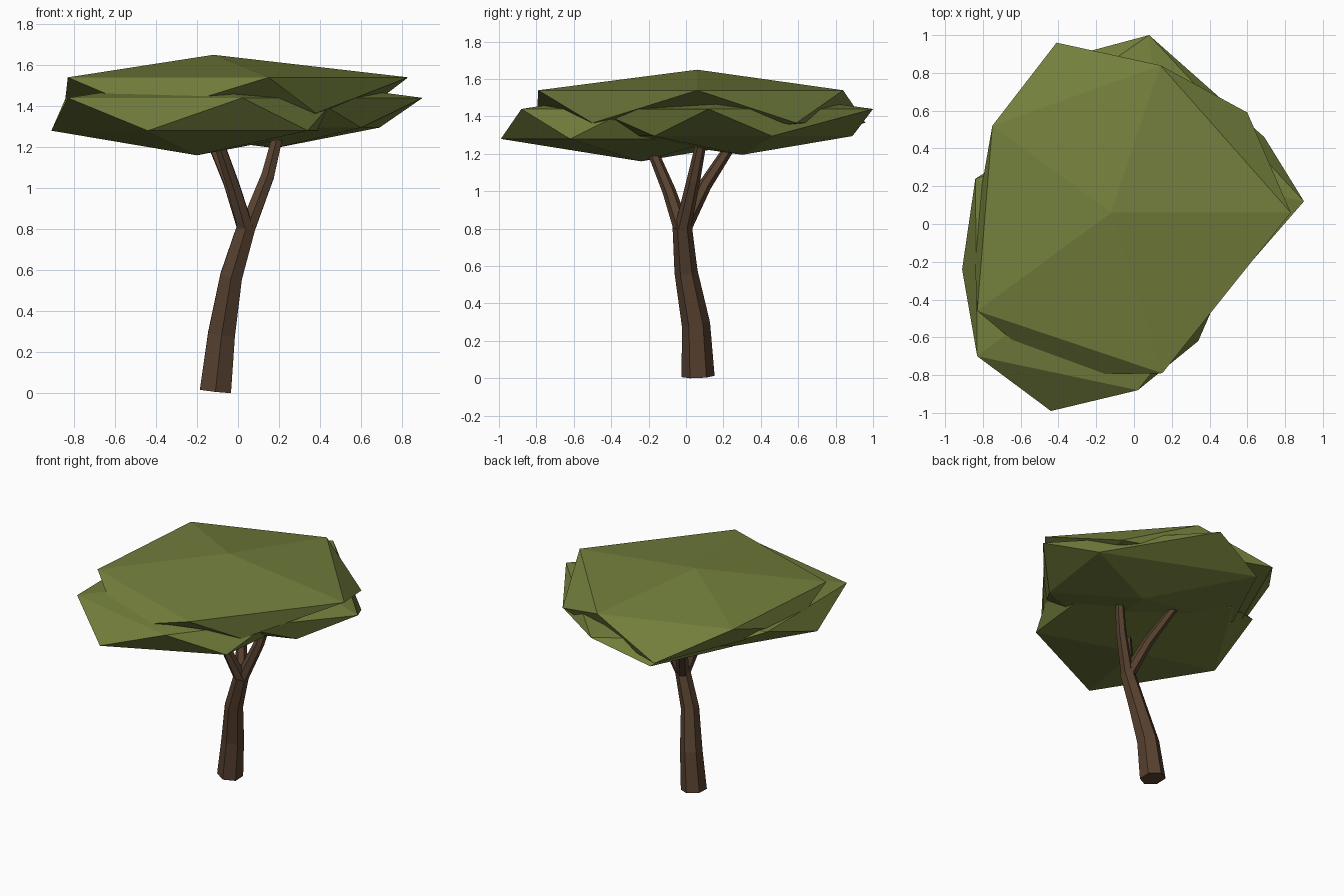
import bpy
import bmesh
from mathutils import Vector

default_cube = bpy.data.objects.get("Cube")
if default_cube:
    bpy.data.objects.remove(default_cube, do_unlink=True)


def make_material(name, red, green, blue):
    material = bpy.data.materials.new(name)
    material.use_nodes = True
    colour = (red, green, blue, 1)
    material.diffuse_color = colour
    shader = material.node_tree.nodes["Principled BSDF"]
    shader.inputs["Base Color"].default_value = colour
    shader.inputs["Roughness"].default_value = 1
    return material


leaf_green = make_material("leaf green", 0.17, 0.21, 0.045)
bark_brown = make_material("bark brown", 0.095, 0.053, 0.029)


def finish_object(name, bm, material):
    """Turn a bmesh into a flat shaded object with one material."""
    bmesh.ops.recalc_face_normals(bm, faces=bm.faces)
    mesh = bpy.data.meshes.new(name)
    bm.to_mesh(mesh)
    bm.free()
    mesh.materials.append(material)
    result = bpy.data.objects.new(name, mesh)
    bpy.context.collection.objects.link(result)
    return result


def make_canopy(name, bottom, lower_z, lower_outline, upper_z, upper_outline, top):
    """Faceted foliage pad: two staggered five-sided rings between two tips."""
    bm = bmesh.new()
    bottom_tip = bm.verts.new(bottom)
    top_tip = bm.verts.new(top)
    lower = [bm.verts.new((x, y, lower_z)) for x, y in lower_outline]
    upper = [bm.verts.new((x, y, upper_z)) for x, y in upper_outline]
    count = len(lower)
    for i in range(count):
        following = (i + 1) % count
        bm.faces.new((bottom_tip, lower[following], lower[i]))
        bm.faces.new((lower[i], lower[following], upper[i]))
        bm.faces.new((lower[following], upper[following], upper[i]))
        bm.faces.new((top_tip, upper[i], upper[following]))
    return finish_object(name, bm, leaf_green)


def make_limb(name, path, radii, sides=6):
    """Tapered tube whose rings stand square to the path."""
    bm = bmesh.new()
    points = [Vector(p) for p in path]
    last = len(points) - 1
    rings = []
    for i, (point, radius) in enumerate(zip(points, radii)):
        direction = points[min(i + 1, last)] - points[max(i - 1, 0)]
        turn = Vector((0, 0, 1)).rotation_difference(direction)
        ring = bmesh.ops.create_circle(bm, segments=sides, radius=radius)["verts"]
        for vert in ring:
            vert.co = point + turn @ vert.co
        rings.append(ring)
    for low, high in zip(rings, rings[1:]):
        for i in range(sides):
            j = (i + 1) % sides
            bm.faces.new((low[i], low[j], high[j], high[i]))
    bm.faces.new(rings[0])
    bm.faces.new(rings[-1])
    return finish_object(name, bm, bark_brown)


# Trunk, leaning and tapering upward
make_limb(
    "trunk",
    [(-0.11, 0.065, 0.01), (-0.08, 0.053, 0.29), (-0.033, 0, 0.57), (0.04, -0.02, 0.81)],
    [0.088, 0.076, 0.062, 0.052],
)

# Three branches fanning out from the top of the trunk
fork = (0.04, -0.02, 0.79)
branches = {
    "front_branch": [fork, (-0.02, -0.09, 1), (-0.1, -0.19, 1.24)],
    "back_branch": [fork, (-0.04, 0.1, 1.03), (-0.14, 0.25, 1.26)],
    "left_branch": [fork, (0.145, 0.04, 1.06), (0.2, 0.085, 1.28)],
}
for branch_name, branch_path in branches.items():
    make_limb(branch_name, branch_path, [0.044, 0.036, 0.028])

# Overlapping foliage pads, outlines running clockwise from the left front
make_canopy(
    "top_canopy",
    (-0.1, 0.03, 1.25),
    1.365, [(0.38, -0.5), (-0.42, -0.8), (-0.85, -0.05), (-0.41, 0.96), (0.6, 0.59)],
    1.54, [(0.15, -0.79), (-0.83, -0.46), (-0.75, 0.52), (0.14, 0.84), (0.83, 0.06)],
    (-0.12, 0.06, 1.65),
)
make_canopy(
    "front_canopy",
    (-0.2, -0.24, 1.16),
    1.28, [(0.34, -0.62), (-0.44, -0.99), (-0.91, -0.24), (-0.46, 0.48), (0.43, 0.2)],
    1.44, [(0.02, -0.88), (-0.83, -0.7), (-0.84, 0.24), (0.05, 0.5), (0.48, -0.3)],
    (-0.2, -0.24, 1.54),
)
make_canopy(
    "back_canopy",
    (0.18, 0.3, 1.195),
    1.295, [(0.6, -0.17), (-0.02, -0.4), (-0.6, 0.32), (-0.33, 0.89), (0.69, 0.46)],
    1.44, [(0.36, -0.5), (-0.45, -0.15), (-0.5, 0.6), (0.08, 1), (0.9, 0.12)],
    (0.15, 0.28, 1.54),
)
